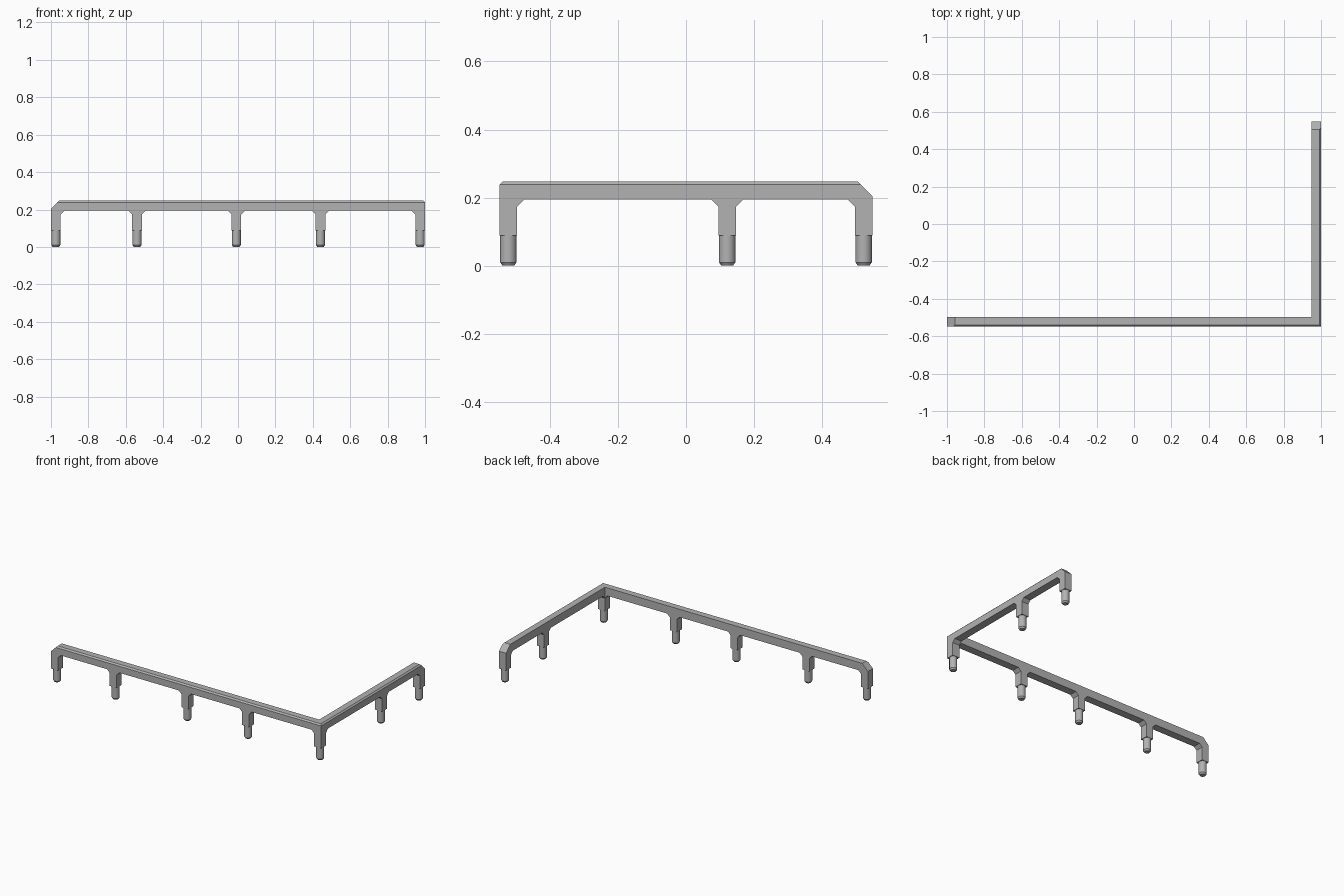
import bpy, bmesh
from mathutils import Vector

if "Cube" in bpy.data.objects:
    bpy.data.objects.remove(bpy.data.objects["Cube"], do_unlink=True)

X, Y, W = 1.0, 0.548, 0.052          # half extents and bar width
TOP, RAIL, FOOT = 0.247, 0.194, 0.088  # rail top, rail underside, post underside
H, G, CUT, EDGE = W / 2, 0.02, 0.043, 0.009

grey = bpy.data.materials.new("light_grey")
grey.use_nodes = True
colour = (0.45, 0.45, 0.45, 1)
grey.diffuse_color = colour
grey.node_tree.nodes["Principled BSDF"].inputs["Base Color"].default_value = colour


def profile(length, middles):
    """Outline along a rail from its free end (0) to the corner (length)."""
    pts = [(0, TOP - CUT), (0, FOOT), (W, FOOT), (W, RAIL - G), (W + G, RAIL)]
    for m in middles:
        pts += [(m - H - G, RAIL), (m - H, RAIL - G), (m - H, FOOT),
                (m + H, FOOT), (m + H, RAIL - G), (m + H + G, RAIL)]
    e = length - W
    return pts + [(e - G, RAIL), (e, RAIL - G), (e, FOOT), (length, FOOT),
                  (length, TOP), (CUT, TOP)]


def add_arm(bm, pts, place, depth, outward, mitre):
    """Extrude an outline, chamfer its outer top edge and mitre the corner."""
    arm = bmesh.new()
    face = arm.faces.new([arm.verts.new(place(s, z)) for s, z in pts])
    ext = bmesh.ops.extrude_face_region(arm, geom=[face])
    bmesh.ops.translate(arm, vec=depth,
                        verts=[v for v in ext["geom"] if isinstance(v, bmesh.types.BMVert)])
    corner = Vector((X, -Y, TOP))
    for point, normal, fill in ((corner - outward * EDGE, outward + Vector((0, 0, 1)), True),
                                (corner, mitre, False)):
        geom = arm.verts[:] + arm.edges[:] + arm.faces[:]
        cut = bmesh.ops.bisect_plane(arm, geom=geom, plane_co=point,
                                     plane_no=normal.normalized(), clear_outer=True)
        if fill:
            edges = [e for e in cut["geom_cut"] if isinstance(e, bmesh.types.BMEdge)]
            bmesh.ops.holes_fill(arm, edges=edges)
    mesh = bpy.data.meshes.new("arm")
    arm.to_mesh(mesh)
    arm.free()
    bm.from_mesh(mesh)
    bpy.data.meshes.remove(mesh)


def finish(name, bm):
    bmesh.ops.recalc_face_normals(bm, faces=bm.faces)
    mesh = bpy.data.meshes.new(name)
    bm.to_mesh(mesh)
    bm.free()
    mesh.materials.append(grey)
    obj = bpy.data.objects.new(name, mesh)
    bpy.context.collection.objects.link(obj)
    return obj


# L-shaped rail with its square posts
front_posts = [-0.54, -0.009, 0.441]
side_post = 0.121
rail = bmesh.new()
add_arm(rail, profile(2 * X, [p + X for p in front_posts]),
        lambda s, z: (s - X, -Y, z), Vector((0, W, 0)), Vector((0, -1, 0)), Vector((1, 1, 0)))
add_arm(rail, profile(2 * Y, [Y - side_post]),
        lambda s, z: (X, Y - s, z), Vector((-W, 0, 0)), Vector((1, 0, 0)), Vector((-1, -1, 0)))
bmesh.ops.remove_doubles(rail, verts=rail.verts, dist=0.0005)
bmesh.ops.dissolve_limit(rail, angle_limit=0.01, verts=rail.verts, edges=rail.edges)
finish("rail_with_posts", rail)


# Round pegs with a tapered tip under each post
def add_peg(name, x, y):
    bm = bmesh.new()
    n, rings = 32, []
    for r, z in ((0.017, 0), (0.024, 0.01), (0.024, FOOT + 0.002)):
        ring = bmesh.ops.create_circle(bm, segments=n, radius=r)["verts"]
        bmesh.ops.translate(bm, verts=ring, vec=(x, y, z))
        rings.append(ring)
    for a, b in zip(rings, rings[1:]):
        for i in range(n):
            j = (i + 1) % n
            bm.faces.new((a[i], a[j], b[j], b[i]))
    bm.faces.new(rings[0])
    bm.faces.new(rings[-1])
    obj = finish(name, bm)
    bpy.ops.object.select_all(action="DESELECT")
    obj.select_set(True)
    bpy.context.view_layer.objects.active = obj
    bpy.ops.object.shade_smooth_by_angle(angle=0.5)


for i, x in enumerate([H - X] + front_posts):
    add_peg(f"front_peg_{i + 1}", x, H - Y)
add_peg("corner_peg", X - H, H - Y)
add_peg("side_peg", X - H, side_post)
add_peg("end_peg", X - H, Y - H)
